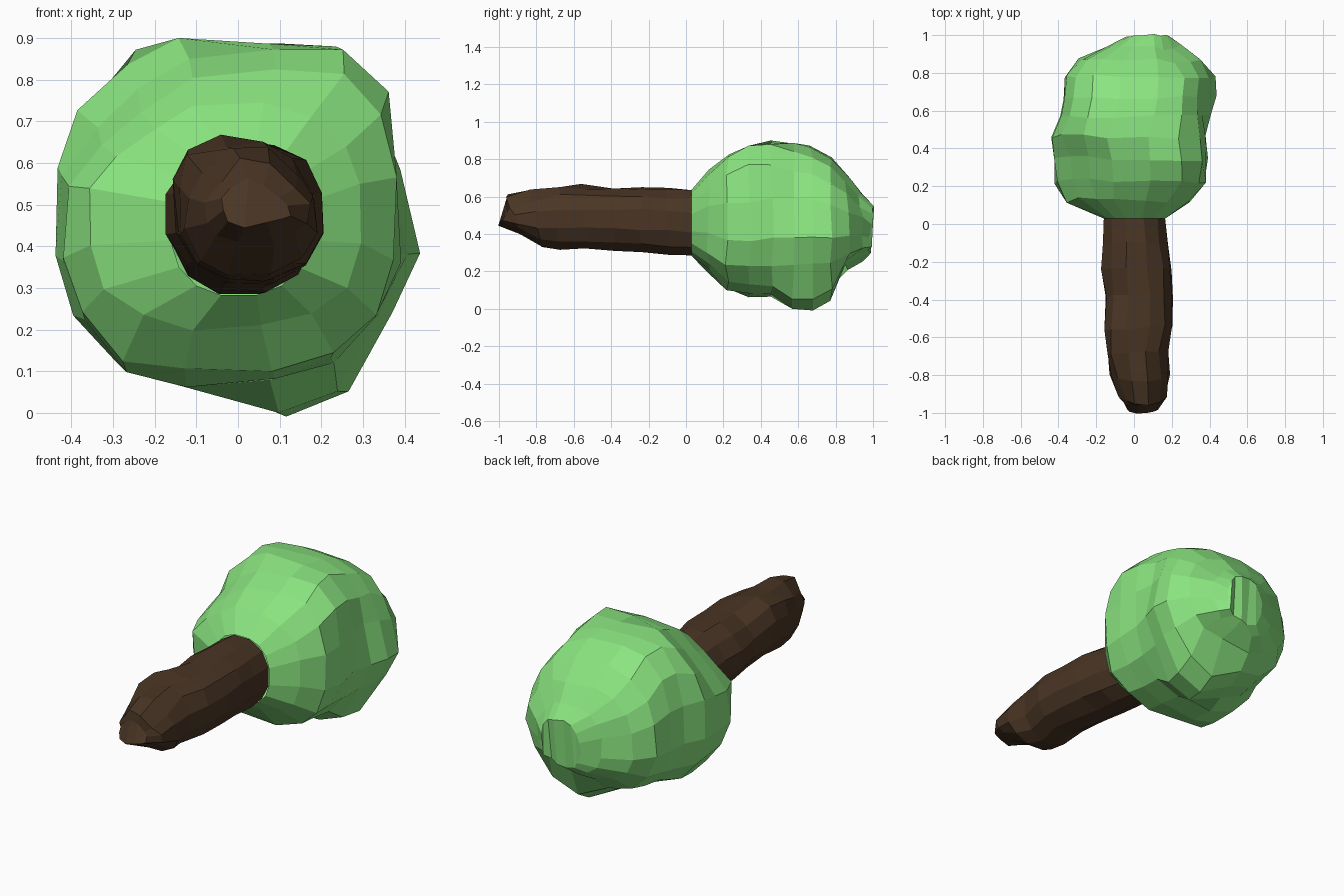
import bpy, bmesh, math, random
from mathutils import Vector

random.seed(11)


def material(name, rgb):
    m = bpy.data.materials.new(name)
    m.diffuse_color = (*rgb, 1)
    return m


def loft(name, rings, sides, power, jitter, lumps, mat, cap_front, cap_back):
    """Rings are (y, xmin, xmax, zmin, zmax, slant); lumps are (centre, radius, push)."""
    bm = bmesh.new()
    loops = []
    for y, x0, x1, z0, z1, slant in rings:
        loop = []
        for i in range(sides):
            a = 2 * math.pi * (i + 0.5) / sides
            c, s = math.cos(a), math.sin(a)
            c = math.copysign(abs(c) ** (2 / power), c)
            s = math.copysign(abs(s) ** (2 / power), s)
            loop.append(bm.verts.new(((x0 + x1) / 2 + c * (x1 - x0) / 2,
                                      y + s * slant,
                                      (z0 + z1) / 2 + s * (z1 - z0) / 2)))
        loops.append(loop)
    for a, b in zip(loops, loops[1:]):
        for i in range(sides):
            j = (i + 1) % sides
            bm.faces.new((a[i], a[j], b[j], b[i]))
    # end caps as strips of quads across the ring
    for want, loop in ((cap_front, loops[0]), (cap_back, loops[-1])):
        if want:
            for i in range(sides // 2 - 1):
                bm.faces.new((loop[i], loop[i + 1], loop[-i - 2], loop[-i - 1]))
    # hand-cut irregularity, leaving the joint rims alone
    for v in bm.verts:
        if not v.is_boundary:
            v.co += Vector([random.uniform(-jitter, jitter) for _ in range(3)])
    for centre, radius, push in lumps:
        for v in bm.verts:
            d = (v.co - Vector(centre)).length / radius
            if d < 1:
                v.co += Vector(push) * (1 - d * d)
    bmesh.ops.recalc_face_normals(bm, faces=bm.faces)
    me = bpy.data.meshes.new(name)
    bm.to_mesh(me)
    bm.free()
    me.materials.append(mat)
    ob = bpy.data.objects.new(name, me)
    bpy.context.collection.objects.link(ob)
    return ob


# trunk lying along y, with a slanted, pinched tip
trunk = loft("trunk", [
    (-0.98, -0.04, 0.13, 0.45, 0.57, 0.02),
    (-0.92, -0.09, 0.18, 0.40, 0.62, -0.04),
    (-0.80, -0.13, 0.19, 0.33, 0.635, -0.03),
    (-0.68, -0.145, 0.18, 0.315, 0.65, 0),
    (-0.54, -0.145, 0.205, 0.315, 0.65, 0),
    (-0.38, -0.155, 0.205, 0.31, 0.645, 0),
    (-0.24, -0.175, 0.20, 0.305, 0.65, 0),
    (-0.10, -0.165, 0.185, 0.29, 0.645, 0),
    (0.03, -0.165, 0.17, 0.28, 0.64, 0),
], 12, 2.2, 0.008, [
    ((-0.10, -0.58, 0.59), 0.13, (-0.03, -0.03, 0.04)),  # knot
    ((0.15, -0.92, 0.57), 0.13, (-0.01, 0.01, -0.05)),   # pinched shoulders
    ((-0.10, -0.90, 0.57), 0.13, (0.01, 0.01, -0.04)),
], material("bark", (0.068, 0.036, 0.018)), True, False)

# faceted crown around the trunk end
crown = loft("foliage", [
    (0.03, -0.165, 0.17, 0.28, 0.64, 0),
    (0.12, -0.36, 0.30, 0.20, 0.745, 0),
    (0.22, -0.43, 0.385, 0.10, 0.83, 0),
    (0.34, -0.435, 0.39, 0.07, 0.875, 0),
    (0.46, -0.445, 0.385, 0.065, 0.90, 0),
    (0.57, -0.40, 0.40, 0.075, 0.895, 0),
    (0.67, -0.375, 0.42, 0.085, 0.87, 0),
    (0.78, -0.37, 0.42, 0.12, 0.81, 0),
    (0.87, -0.29, 0.36, 0.20, 0.71, 0),
    (0.945, -0.15, 0.25, 0.245, 0.62, 0),
    (0.985, -0.05, 0.19, 0.29, 0.55, 0),
], 16, 2.4, 0.01, [
    ((0.17, 0.67, 0.10), 0.23, (0.0, 0.0, -0.105)),     # lower lump
    ((0.17, 0.90, 0.22), 0.13, (0.0, -0.02, 0.04)),     # hollow behind it
    ((0.30, 0.34, 0.80), 0.24, (0.03, 0.0, 0.06)),      # upper right lump
    ((-0.30, 0.26, 0.74), 0.26, (0.04, 0.02, -0.05)),   # hollow upper left shoulder
    ((-0.28, 0.62, 0.82), 0.18, (0.0, 0.0, 0.045)),     # upper left lump
    ((-0.28, 0.30, 0.13), 0.2, (0.0, 0.0, -0.025)),     # lower left lump
    ((0.43, 0.68, 0.36), 0.16, (0.025, 0.0, 0.0)),      # right lump
    ((0.42, 0.66, 0.62), 0.2, (-0.035, 0.0, 0.0)),      # hollow above it
    ((0.24, 0.92, 0.60), 0.13, (-0.02, -0.03, 0.0)),    # notch at the far end
    ((0.08, 0.98, 0.48), 0.12, (0.0, 0.02, 0.0)),       # far tip
], material("leaves", (0.255, 0.78, 0.215)), False, True)
